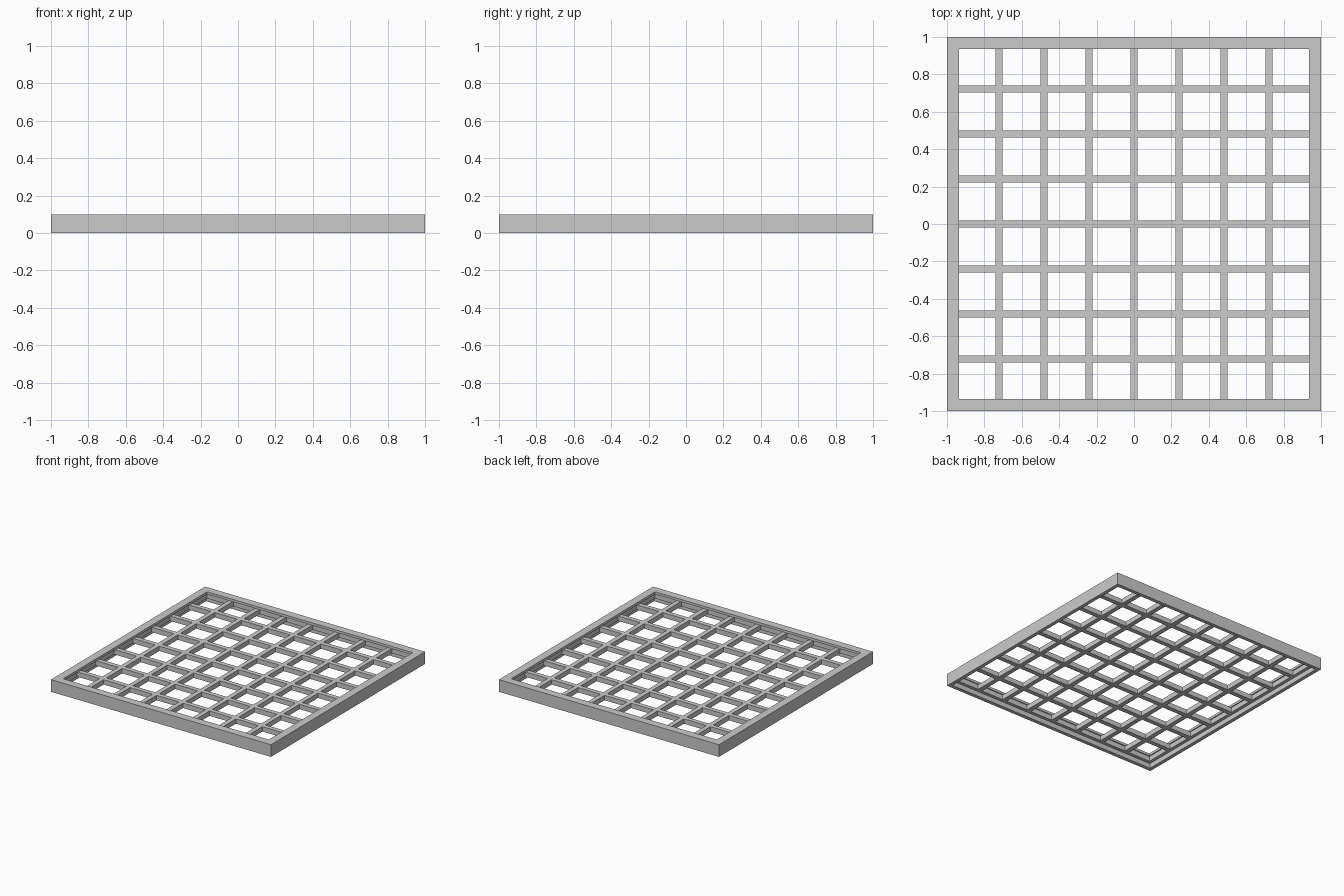
import bpy
import bmesh

if "Cube" in bpy.data.objects:
    bpy.data.objects.remove(bpy.data.objects["Cube"], do_unlink=True)

CELLS = 8
PITCH = 0.2406
BAR = 0.038
RIM = 0.97        # inner half width of the outer wall
LIP = 0.935       # inner half width of the top lip
HEIGHT = 0.1
LIP_Z = 0.08      # underside of the lip, where the lattice sits
LATTICE_Z = 0.04  # underside of the lattice

grey = bpy.data.materials.new("plain_grey")
grey.use_nodes = True
grey.diffuse_color = (0.6, 0.6, 0.6, 1)
grey.node_tree.nodes["Principled BSDF"].inputs["Base Color"].default_value = grey.diffuse_color


def finish(bm, name):
    bmesh.ops.recalc_face_normals(bm, faces=bm.faces)
    mesh = bpy.data.meshes.new(name)
    bm.to_mesh(mesh)
    bm.free()
    mesh.materials.append(grey)
    obj = bpy.data.objects.new(name, mesh)
    bpy.context.collection.objects.link(obj)
    return obj


# Square frame: an L-shaped section carried around four mitred corners
section = [(1, 0), (1, HEIGHT), (LIP, HEIGHT), (LIP, LIP_Z), (RIM, LIP_Z), (RIM, 0)]
bm = bmesh.new()
loops = [[bm.verts.new((sx * r, sy * r, z)) for r, z in section]
         for sx, sy in ((1, 1), (-1, 1), (-1, -1), (1, -1))]
for i, here in enumerate(loops):
    there = loops[(i + 1) % len(loops)]
    for j in range(len(section)):
        k = (j + 1) % len(section)
        bm.faces.new((here[j], here[k], there[k], there[j]))
finish(bm, "outer_frame")

# Lattice: open every cell of a grid, then give the remaining bars depth
bm = bmesh.new()
half = CELLS * PITCH / 2
bmesh.ops.create_grid(bm, x_segments=CELLS, y_segments=CELLS, size=half)
cells = bm.faces[:]
bmesh.ops.inset_individual(bm, faces=cells, thickness=BAR / 2, use_even_offset=True)
bmesh.ops.delete(bm, geom=cells, context='FACES')
for v in bm.verts:
    v.co.z = LATTICE_Z
    for axis in (0, 1):
        if abs(v.co[axis]) > half - 0.001:  # border reaches the outer wall
            v.co[axis] *= RIM / half
bmesh.ops.dissolve_limit(bm, angle_limit=0.01, verts=bm.verts[:], edges=[])
solid = bmesh.ops.extrude_face_region(bm, geom=bm.faces[:], use_keep_orig=True)
for v in solid["geom"]:
    if isinstance(v, bmesh.types.BMVert):
        v.co.z = LIP_Z
finish(bm, "lattice")
